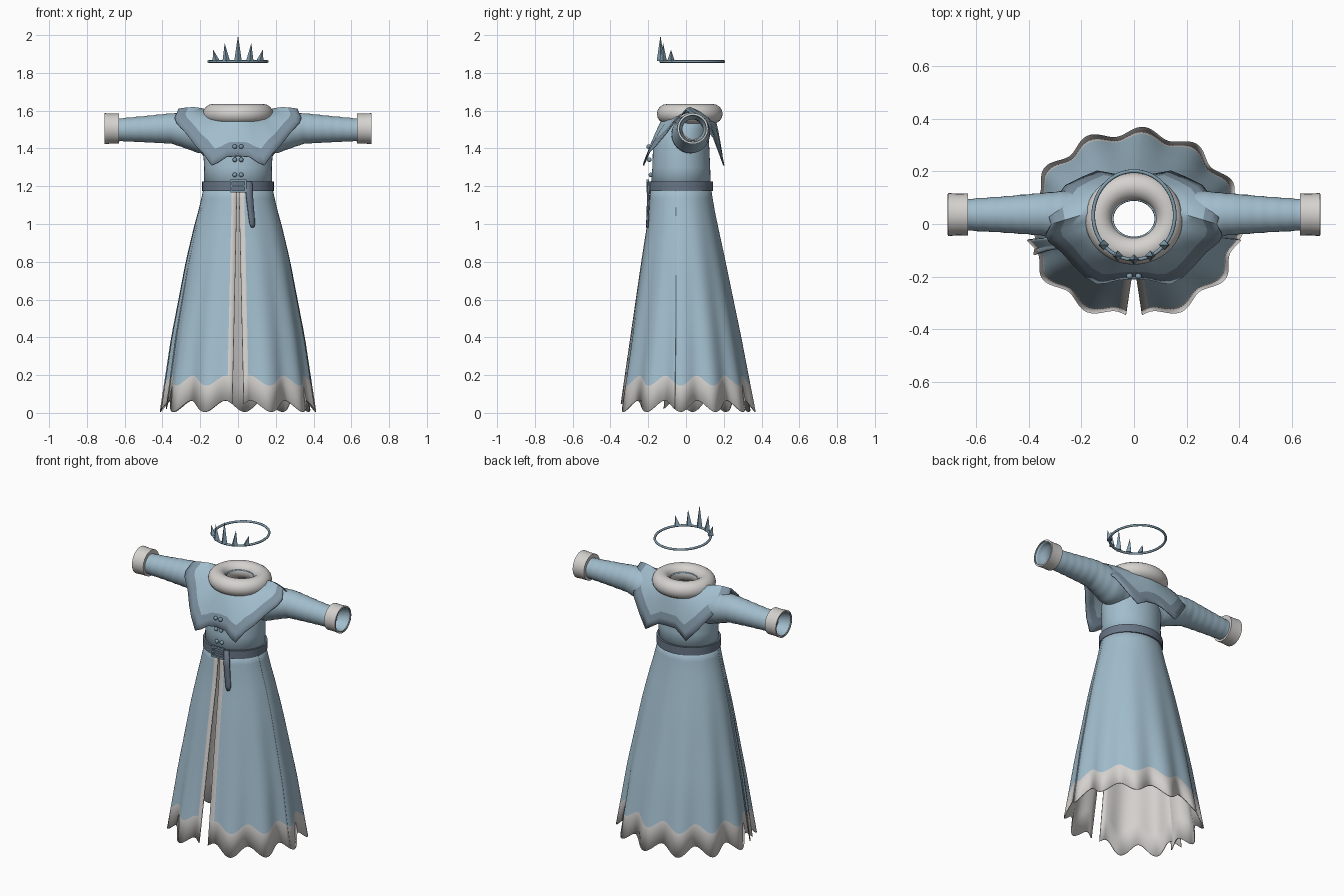
import bpy
import bmesh
from math import sin, cos, pi, asin, radians, sqrt
from mathutils import Vector

cube = bpy.data.objects.get("Cube")
if cube:
    bpy.data.objects.remove(cube, do_unlink=True)


def material(name, rgb):
    m = bpy.data.materials.new(name)
    m.use_nodes = True
    m.diffuse_color = (*rgb, 1)
    m.node_tree.nodes["Principled BSDF"].inputs["Base Color"].default_value = (*rgb, 1)
    return m


ROBE = material("pale blue cloth", (0.36, 0.51, 0.61))
TRIM = material("slate trim", (0.21, 0.29, 0.36))
BELT = material("dark slate leather", (0.14, 0.18, 0.24))
FUR = material("off white fur", (0.66, 0.64, 0.62))
STEEL = material("blue steel", (0.22, 0.34, 0.42))


def finish(bm, name, mats, angle=40, thick=0, lining=0):
    """Turn a bmesh into a shaded object, optionally thickened and lined."""
    bmesh.ops.recalc_face_normals(bm, faces=bm.faces)
    mesh = bpy.data.meshes.new(name)
    bm.to_mesh(mesh)
    bm.free()
    for m in mats:
        mesh.materials.append(m)
    ob = bpy.data.objects.new(name, mesh)
    bpy.context.collection.objects.link(ob)
    bpy.ops.object.select_all(action="DESELECT")
    ob.select_set(True)
    bpy.context.view_layer.objects.active = ob
    if angle:
        bpy.ops.object.shade_smooth_by_angle(angle=radians(angle))
    if thick:
        mod = ob.modifiers.new("cloth", "SOLIDIFY")
        mod.thickness = thick
        mod.offset = 0
        mod.material_offset = lining
    return ob


def loft(name, rows, mats, closed=True, wrap=False, rule=None, **kw):
    """Skin a grid of points; rule(row, column) picks the material."""
    bm = bmesh.new()
    grid = [[bm.verts.new(p) for p in row] for row in rows]
    n = len(grid[0])
    for i in range(len(grid) if wrap else len(grid) - 1):
        for j in range(n if closed else n - 1):
            a, b = grid[i], grid[(i + 1) % len(grid)]
            f = bm.faces.new((a[j], a[(j + 1) % n], b[(j + 1) % n], b[j]))
            if rule:
                f.material_index = rule(i, j)
    return finish(bm, name, mats, **kw)


def keyed(keys, x):
    """Linear lookup in rows of (position, value, value, ...)."""
    for a, b in zip(keys, keys[1:]):
        if x <= b[0]:
            t = max(0, (x - a[0]) / (b[0] - a[0]))
            return [p + (q - p) * t for p, q in zip(a[1:], b[1:])]
    return list(keys[-1][1:])


def oval(rx, front, back, z, n=48):
    c, ry = (back - front) / 2, (back + front) / 2
    return [(rx * cos(2 * pi * k / n), c + ry * sin(2 * pi * k / n), z) for k in range(n)]


def box(name, centre, size, mat):
    bm = bmesh.new()
    bmesh.ops.create_cube(bm, size=1)
    bmesh.ops.scale(bm, vec=size, verts=bm.verts)
    bmesh.ops.translate(bm, vec=centre, verts=bm.verts)
    return finish(bm, name, [mat], angle=0)


def ring(name, centre, rx, ry, r, mat, n=64, m=16):
    rows = []
    for i in range(n):
        a = 2 * pi * i / n
        rows.append([Vector(centre) + Vector(((rx + r * cos(b)) * cos(a), (ry + r * cos(b)) * sin(a), r * sin(b)))
                     for b in (2 * pi * j / m for j in range(m))])
    return loft(name, rows, [mat], wrap=True, angle=60)


# Bodice: height, half width, front depth, back depth
BODY = [(1.18, .178, .185, .128), (1.3, .176, .175, .125), (1.41, .183, .172, .12),
        (1.5, .165, .145, .115), (1.55, .13, .105, .118), (1.575, .1, .07, .115), (1.6, .08, .05, .09)]
loft("bodice", [oval(r, f, b, z) for z, r, f, b in BODY], [ROBE], thick=.006, angle=60)

# Skirt: height, half width, front depth, back depth
SKIRT = [(0, .395, .345, .352), (.4, .343, .288, .283), (.8, .272, .232, .205),
         (1.0, .226, .202, .163), (1.1, .198, .193, .143), (1.21, .176, .184, .127)]
FOLDS = 12
LEVELS = 14


def skirt_point(a, s, side, off):
    """a: angle from the front, s: 0 at the waist to 1 at the hem."""
    wave = cos(FOLDS * a + pi / 3)
    hem = .035 - .03 * wave
    z = 1.21 + (hem - 1.21) * s
    rx, f, b = keyed(SKIRT, z)
    c, ry = (b - f) / 2, (b + f) / 2
    k = 1 + .035 * s ** 1.5 * wave + off * s
    return Vector((side * rx * k * sin(a), c - ry * k * cos(a), z))


def skirt_panel(name, start, end, side, off, columns, strip=False):
    rows = []
    for i in range(LEVELS + 2):
        s = i / LEVELS * .885 if i <= LEVELS else 1
        row = []
        if strip:
            rx = keyed(SKIRT, 1.21 * (1 - s))[0]
            gap = .004 + .026 * s
            first = asin(gap / rx)
            start = asin((gap + .028) / rx)
            row.append(skirt_point(first, s, side, off))
        row += [skirt_point(start + (end - start) * j / columns, s, side, off) for j in range(columns + 1)]
        rows.append(row)
    return loft(name, rows, [ROBE, FUR], closed=False, thick=.006, angle=60, lining=1,
                rule=lambda i, j: int(i >= LEVELS or (strip and j == 0)))


for side, label in ((1, "left"), (-1, "right")):
    skirt_panel("front_skirt_" + label, 0, radians(80), side, .03, 48, strip=True)
skirt_panel("back_skirt", radians(70), radians(290), 1, .012, 120)

# Sleeves: x, centre height, radius, centre depth
SLEEVE = [(.1, 1.475, .09, .02), (.2, 1.475, .1, .025), (.28, 1.493, .089, .033), (.35, 1.506, .078, .037),
          (.5, 1.502, .066, .036), (.64, 1.498, .057, .035), (.67, 1.505, .069, .036), (.71, 1.505, .073, .036)]


def tube(x, zc, r, yc, n=32):
    return [(x, yc + r * cos(2 * pi * k / n), zc + r * sin(2 * pi * k / n)) for k in range(n)]


for side, label in ((1, "left"), (-1, "right")):
    rows = []
    for i in range(41):
        x = .1 + .0151 * i
        zc, r, yc = keyed(SLEEVE, x)
        rows.append(tube(side * x, zc, r + .001 * sin(x * 120), yc))
    loft("sleeve_" + label, rows, [ROBE], thick=.005, angle=60)
    cuff = [(.632, .055), (.63, .08), (.67, .079), (.707, .082), (.708, .074)]
    loft("cuff_" + label, [tube(side * x, 1.505, r, .036) for x, r in cuff], [FUR], angle=50)

# Capelet: outer edge of one half, front to back
EDGE = [(0, -.205, 1.36), (.06, -.21, 1.355), (.105, -.222, 1.325), (.14, -.225, 1.31), (.185, -.2, 1.375),
        (.225, -.16, 1.415), (.275, -.105, 1.48), (.325, -.065, 1.535), (.335, -.04, 1.56), (.315, 0, 1.607),
        (.33, .05, 1.56), (.26, .145, 1.46), (.2, .175, 1.38), (.14, .2, 1.31), (.06, .185, 1.36), (0, .19, 1.365)]
STEPS = (0, .18, .36, .54, .73, .86, 1)
last = len(EDGE) - 1
loop = [(p, pi * i / last) for i, p in enumerate(EDGE)]
loop += [((-p[0], p[1], p[2]), -a) for p, a in loop[-2:0:-1]]
rows = []
for u in STEPS:
    row = []
    for p, a in loop:
        inner = Vector((.125 * sin(a), .02 - .125 * cos(a), 1.585))
        q = inner.lerp(Vector(p), u)
        q.z += .018 * sin(pi * u)
        row.append(q)
    rows.append(row)
loft("capelet", rows, [ROBE, TRIM], rule=lambda i, j: int(STEPS[i] > .7), thick=.007, angle=60)

# Fur collar
ring("collar", (0, .02, 1.583), .134, .122, .052, FUR)

# Belt, buckle and hanging end
loft("belt", [oval(.178 + d, .188 + d, .132 + d, z) for d, z in
              ((0, 1.175), (.012, 1.175), (.012, 1.225), (0, 1.225))], [BELT], wrap=True, angle=40)
for z in (1.172, 1.23):
    box("buckle_bar", (.002, -.203, z), (.085, .012, .011), STEEL)
for x in (-.036, .04):
    box("buckle_side", (x, -.203, 1.201), (.011, .012, .06), STEEL)
box("buckle_pin", (.002, -.205, 1.201), (.07, .01, .009), STEEL)
TAIL = [(1.225, .035, .074, -.2), (1.12, .046, .081, -.203), (1.03, .057, .088, -.206),
        (1.0, .062, .09, -.208), (.982, .07, .084, -.209)]
loft("belt_end", [[(a, y, z), (b, y + .006, z)] for z, a, b, y in TAIL], [BELT],
     closed=False, thick=.008)

# Paired buttons
for z, y in ((1.41, -.198), (1.34, -.194), (1.26, -.186)):
    for x in (-.017, .017):
        bm = bmesh.new()
        bmesh.ops.create_uvsphere(bm, u_segments=12, v_segments=8, radius=.012)
        bmesh.ops.translate(bm, vec=(x, y, z), verts=bm.verts)
        finish(bm, "button", [STEEL], angle=60)

# Crown band with front spikes that lean outward
ring("crown_band", (0, .033, 1.86), .155, .168, .007, STEEL, m=8)
for x, height in ((-.115, .06), (-.062, .095), (0, .138), (.062, .095), (.115, .06)):
    y = .033 - .168 * sqrt(1 - (x / .155) ** 2)
    bm = bmesh.new()
    bmesh.ops.create_cone(bm, cap_ends=True, segments=4, radius1=.02, radius2=0, depth=height)
    for v in bm.verts:
        if v.co.z > 0:
            v.co.x += x * .14
    bmesh.ops.translate(bm, vec=(x, y, 1.862 + height / 2), verts=bm.verts)
    finish(bm, "crown_spike", [STEEL], angle=0)
